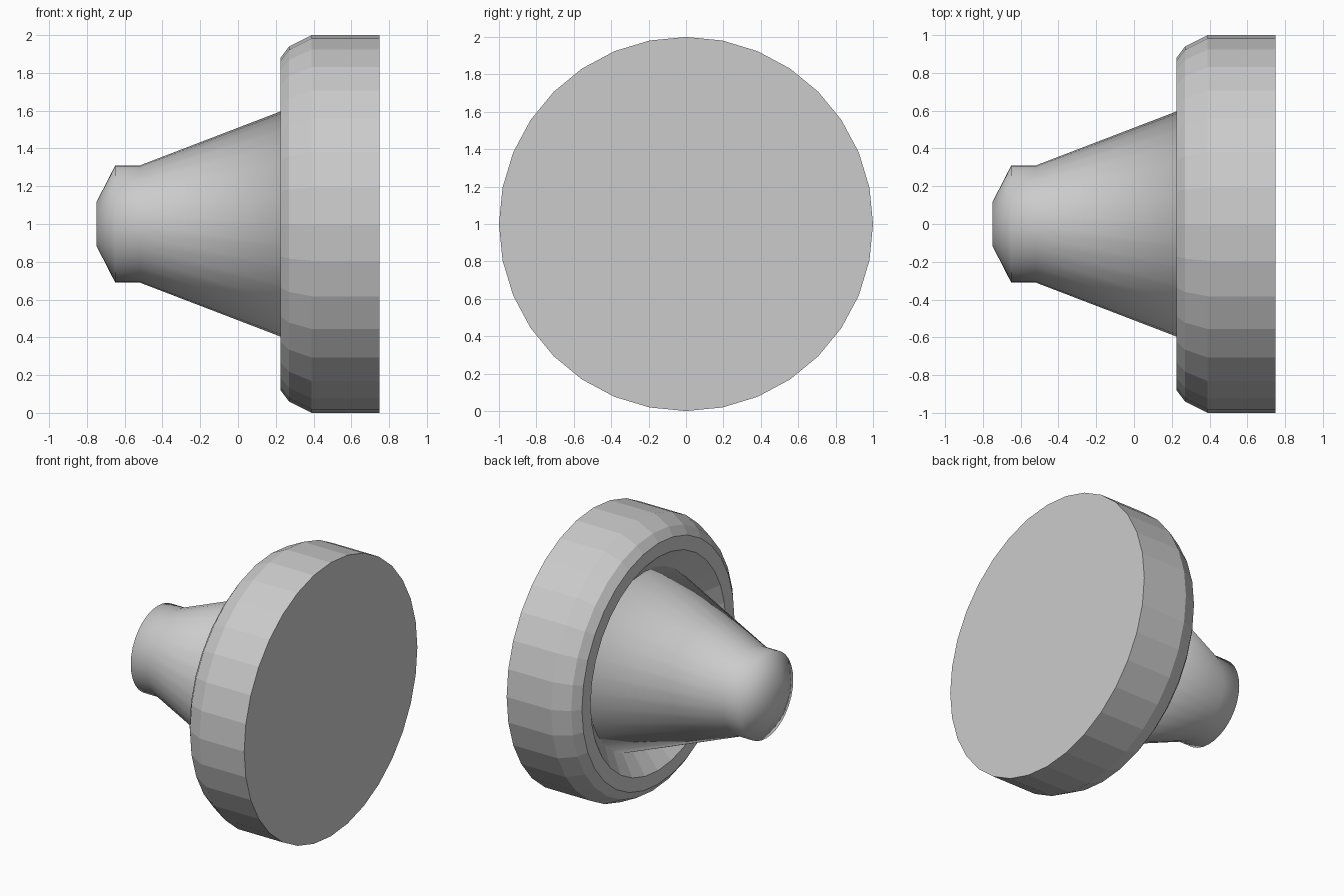
import bpy, bmesh, math

if "Cube" in bpy.data.objects:
    bpy.data.objects.remove(bpy.data.objects["Cube"])

SIDES = 32


def lathe(name, profile, smooth):
    """Revolve (x, radius) points around the x axis at z = 1, capping open ends."""
    bm = bmesh.new()
    rings = []
    for x, r in profile:
        ring = []
        for i in range(SIDES):
            a = 2 * math.pi * i / SIDES
            ring.append(bm.verts.new((x, r * math.sin(a), 1 + r * math.cos(a))))
        rings.append(ring)
    for a, b in zip(rings, rings[1:]):
        for i in range(SIDES):
            j = (i + 1) % SIDES
            bm.faces.new((a[i], a[j], b[j], b[i]))
    for ring in (rings[0], rings[-1]):
        bm.faces.new(ring)
    bmesh.ops.recalc_face_normals(bm, faces=bm.faces)
    for f in bm.faces:
        f.smooth = smooth
    mesh = bpy.data.meshes.new(name)
    bm.to_mesh(mesh)
    bm.free()
    obj = bpy.data.objects.new(name, mesh)
    bpy.context.collection.objects.link(obj)
    return obj


# Flat-shaded disc with rounded rim and a sloping groove around the stem
lathe("disc", [(0.75, 1.0), (0.39, 1.0), (0.27, 0.94), (0.225, 0.88),
               (0.225, 0.78), (0.34, 0.64)], False)

# Smooth tapered stem with a chamfered tip
lathe("stem", [(0.34, 0.64), (-0.52, 0.31), (-0.65, 0.31), (-0.75, 0.115)], True)
